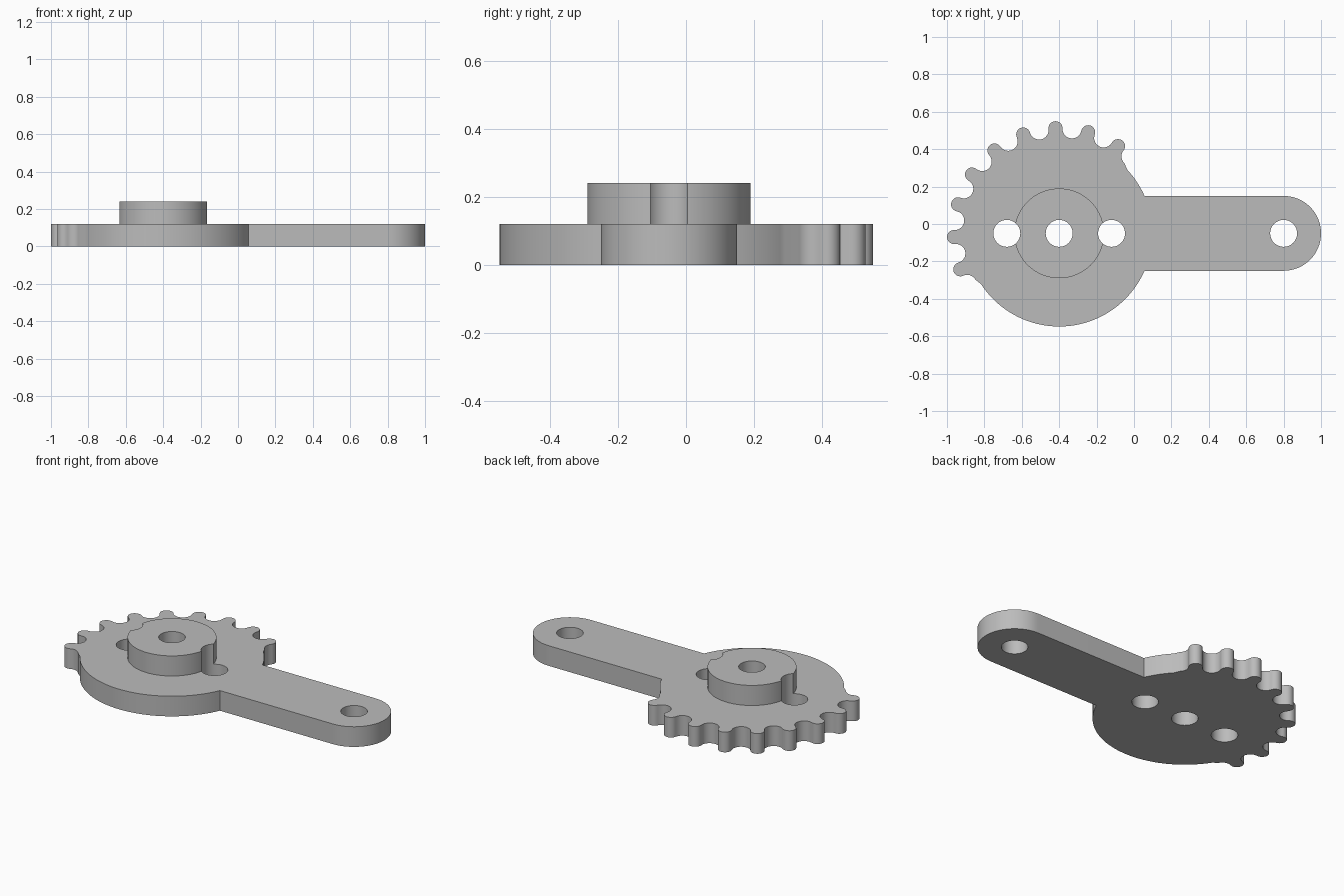
import bpy, bmesh, math
from mathutils import Vector

cube = bpy.data.objects.get("Cube")
if cube:
    bpy.data.objects.remove(cube, do_unlink=True)

# Main dimensions
CENTRE = Vector((-0.4, -0.05))
ARM_END = Vector((0.8, -0.05))
DISC_R, ARM_R, HUB_R, HOLE_R = 0.498, 0.2, 0.24, 0.072
PITCH_R, TOOTH_R, STEP = 0.5625, 0.0375, 18
VALLEY_R = 2 * PITCH_R * math.sin(math.radians(STEP / 4)) - TOOTH_R
THICK = 0.12
FIRST, TEETH = 56, 9

grey = bpy.data.materials.new("plain grey")
grey.use_nodes = True
grey.diffuse_color = (0.5, 0.5, 0.5, 1)
grey.node_tree.nodes["Principled BSDF"].inputs["Base Color"].default_value = grey.diffuse_color


def polar(centre, radius, angle):
    a = math.radians(angle)
    return centre + radius * Vector((math.cos(a), math.sin(a)))


def arc(centre, radius, start, end, steps):
    return [polar(centre, radius, start + (end - start) * i / steps) for i in range(steps + 1)]


def circle(centre, radius, steps=64):
    return arc(centre, radius, 0, 360, steps)[:-1]


def prism(name, outline, z0, z1):
    """Extrude a closed counter-clockwise outline between two heights."""
    bm = bmesh.new()
    base = bm.faces.new([bm.verts.new((p.x, p.y, z0)) for p in outline])
    top = bmesh.ops.extrude_face_region(bm, geom=[base], use_keep_orig=True)["geom"]
    bmesh.ops.translate(bm, vec=(0, 0, z1 - z0),
                        verts=[v for v in top if isinstance(v, bmesh.types.BMVert)])
    bmesh.ops.remove_doubles(bm, verts=bm.verts[:], dist=1e-5)
    bmesh.ops.recalc_face_normals(bm, faces=bm.faces[:])
    mesh = bpy.data.meshes.new(name)
    bm.to_mesh(mesh)
    bm.free()
    mesh.materials.append(grey)
    obj = bpy.data.objects.new(name, mesh)
    bpy.context.collection.objects.link(obj)
    return obj


def drill(obj, centres):
    """Cut round vertical holes, then smooth the curved walls."""
    bpy.ops.object.select_all(action="DESELECT")
    obj.select_set(True)
    bpy.context.view_layer.objects.active = obj
    for c in centres:
        cutter = prism("hole_cutter", circle(c, HOLE_R, 48), -0.1, 0.4)
        cutter.hide_render = True
        mod = obj.modifiers.new("hole", "BOOLEAN")
        mod.operation, mod.solver, mod.object = "DIFFERENCE", "EXACT", cutter
        bpy.ops.object.modifier_apply(modifier=mod.name)
        bpy.data.objects.remove(cutter, do_unlink=True)
    bpy.ops.object.shade_smooth_by_angle(angle=math.radians(25))


# Plate outline: disc edge, row of rounded teeth, disc edge, rounded arm
join = math.degrees(math.asin(ARM_R / DISC_R))
half = STEP / 2
side = 90 + STEP / 4
last = FIRST + STEP * (TEETH - 1)
outline = arc(CENTRE, DISC_R, join, FIRST - half - 4, 10)
outline += arc(polar(CENTRE, PITCH_R, FIRST - half), VALLEY_R,
               FIRST - half + 180, FIRST - half + side, 6)
for i in range(TEETH):
    t = FIRST + STEP * i
    outline += arc(polar(CENTRE, PITCH_R, t), TOOTH_R, t - side, t + side, 14)[1:]
    v = t + half
    stop = 180 if i == TEETH - 1 else side
    outline += arc(polar(CENTRE, PITCH_R, v), VALLEY_R, v + 360 - side, v + stop, 12)[1:]
    if i < TEETH - 1:
        continue
outline += arc(CENTRE, DISC_R, last + half + 4, 360 - join, 60)
outline += arc(ARM_END, ARM_R, -90, 90, 40)

# Holes: hub bore, one on each side of it, and one at the arm end
offset = Vector((0.28, 0))
hub_holes = [CENTRE, CENTRE - offset, CENTRE + offset]

plate = prism("toothed_plate_with_arm", outline, 0, THICK)
drill(plate, hub_holes + [ARM_END])

# Raised hub, notched by the side holes
hub = prism("hub", circle(CENTRE, HUB_R, 96), THICK, 2 * THICK)
drill(hub, hub_holes)
